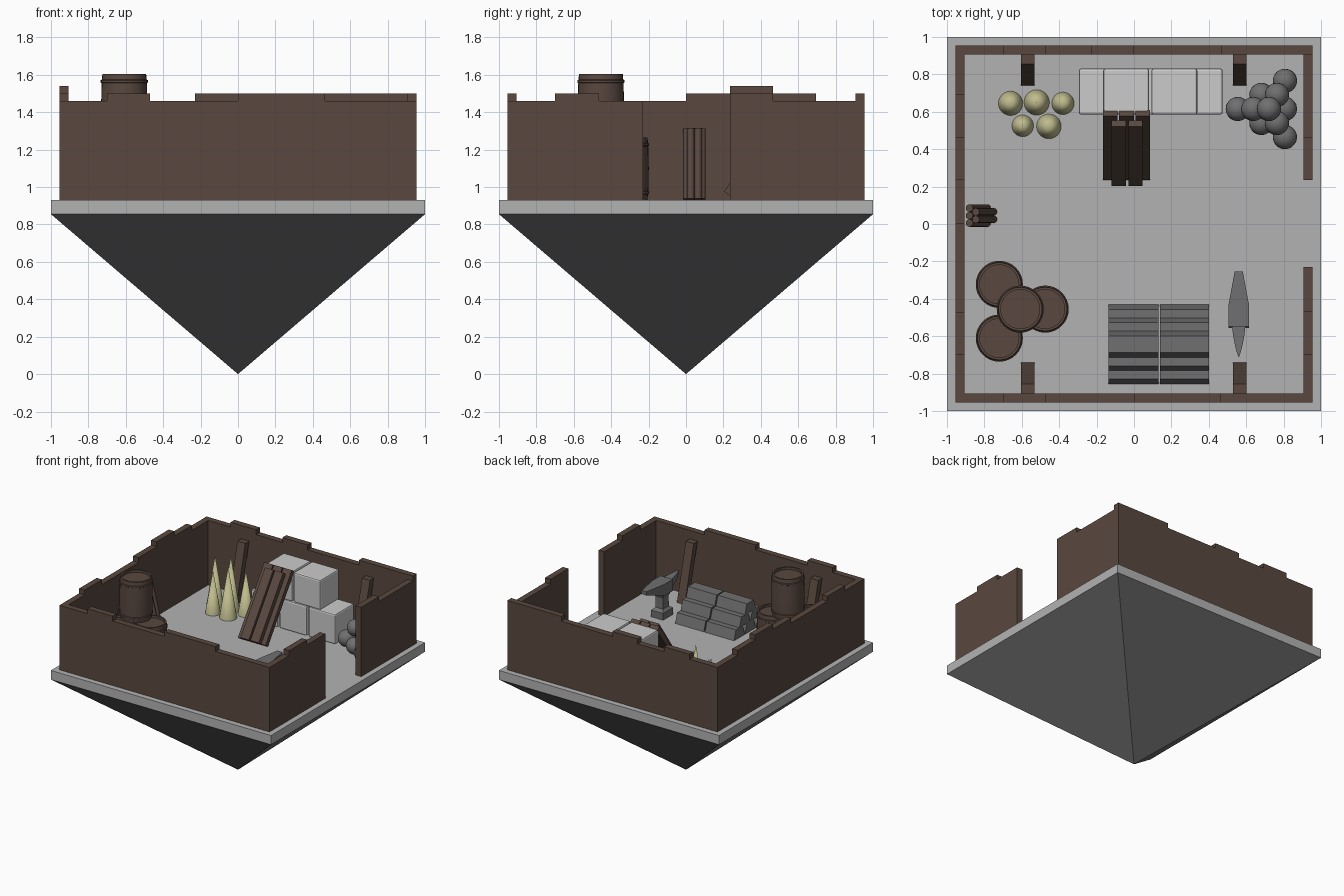
import bpy, bmesh, math
from mathutils import Vector, Matrix

if "Cube" in bpy.data.objects:
    bpy.data.objects.remove(bpy.data.objects["Cube"])

FLOOR = 0.93


def material(name, r, g, b):
    m = bpy.data.materials.new(name)
    m.diffuse_color = (r, g, b, 1)
    m.use_nodes = True
    m.node_tree.nodes["Principled BSDF"].inputs["Base Color"].default_value = m.diffuse_color
    return m


WOOD = material("dark_wood", 0.10, 0.065, 0.05)
STONE = material("dark_stone", 0.16, 0.16, 0.16)
SLAB = material("slab_grey", 0.45, 0.45, 0.45)
SPIKE = material("pale_olive", 0.52, 0.50, 0.27)


def finish(name, bm, mat=None, smooth=False, matrix=None):
    if matrix:
        bm.transform(matrix)
    bmesh.ops.recalc_face_normals(bm, faces=bm.faces[:])
    me = bpy.data.meshes.new(name)
    bm.to_mesh(me)
    bm.free()
    ob = bpy.data.objects.new(name, me)
    bpy.context.collection.objects.link(ob)
    if mat:
        me.materials.append(mat)
    if smooth:
        bpy.ops.object.select_all(action='DESELECT')
        ob.select_set(True)
        bpy.context.view_layer.objects.active = ob
        bpy.ops.object.shade_smooth_by_angle(angle=math.radians(35))
    return ob


def box(name, lo, hi, mat=None, bevel=0, matrix=None):
    bm = bmesh.new()
    bmesh.ops.create_cube(bm, size=1)
    lo, hi = Vector(lo), Vector(hi)
    bm.transform(Matrix.Translation((lo + hi) / 2) @ Matrix.Diagonal((*(hi - lo), 1)))
    if bevel:
        bmesh.ops.bevel(bm, geom=bm.edges[:], offset=bevel, segments=2, affect='EDGES', profile=0.5)
    return finish(name, bm, mat, matrix=matrix)


def loft(name, rings, mat=None, smooth=False):
    """Skin a series of equal-length rings and cap both ends."""
    bm = bmesh.new()
    loops = [[bm.verts.new(p) for p in ring] for ring in rings]
    n = len(rings[0])
    for a, b in zip(loops, loops[1:]):
        for i in range(n):
            bm.faces.new((a[i], a[(i + 1) % n], b[(i + 1) % n], b[i]))
    bm.faces.new(loops[0])
    bm.faces.new(loops[-1])
    return finish(name, bm, mat, smooth)


def rod(name, a, b, r1, r2, segs, mat, smooth=True):
    a, b = Vector(a), Vector(b)
    bm = bmesh.new()
    bmesh.ops.create_cone(bm, cap_ends=True, segments=segs, radius1=r1, radius2=r2, depth=(b - a).length)
    rot = (b - a).to_track_quat('Z', 'Y').to_matrix().to_4x4()
    return finish(name, bm, mat, smooth, Matrix.Translation((a + b) / 2) @ rot)


# Floating base: slab over an inverted pyramid
box("floor_slab", (-1, -1, 0.855), (1, 1, FLOOR), SLAB)
bm = bmesh.new()
top = [bm.verts.new((x, y, 0.855)) for x, y in ((-1, -1), (1, -1), (1, 1), (-1, 1))]
tip = bm.verts.new((0, 0, 0))
for i in range(4):
    bm.faces.new((top[i], top[(i + 1) % 4], tip))
bm.faces.new(top)
finish("base_pyramid", bm, STONE)


# Stockade walls with stepped tops; steps = (start, end, height)
def wall(name, along, side, steps):
    outline = [(steps[0][0], FLOOR)]
    for a, b, h in steps:
        outline += [(a, h), (b, h)]
    outline.append((steps[-1][1], FLOOR))
    rings = []
    for d in (0.905, 0.955):
        d *= side
        rings.append([(u, d, z) if along == 'x' else (d, u, z) for u, z in outline])
    loft(name, rings, WOOD)


L, M, H, E, I = 1.46, 1.50, 1.54, 0.955, 0.905
wall("front_wall", 'x', -1, [(-E, -.7, L), (-.7, -.47, M), (-.47, 0, L), (0, .465, M), (.465, E, L)])
wall("back_wall", 'x', 1, [(-E, -.7, L), (-.7, -.47, M), (-.47, -.23, L), (-.23, 0, M), (0, .465, L), (.465, E, M)])
wall("left_wall", 'y', -1, [(-I, -.7, L), (-.7, -.47, M), (-.47, 0, L), (0, .235, M),
                            (.235, .465, H), (.465, .695, M), (.695, I, L)])
wall("right_wall_front", 'y', 1, [(-I, -.7, L), (-.7, -.465, M), (-.465, -.23, L)])
wall("right_wall_back", 'y', 1, [(.235, .465, M), (.465, I, L)])

# Leaning wall braces
for x in (-0.568, 0.565):
    for s in (-1, 1):
        foot = [(x - .036, .74), (x + .036, .74), (x + .036, .79), (x - .036, .79)]
        rings = [[(px, s * (py + dy), z) for px, py in foot] for z, dy in ((FLOOR, 0), (1.39, .115))]
        loft("wall_brace", rings, WOOD)

# Barrels: three standing, one stacked on top
PROFILE = [(.116, 0), (.120, .03), (.126, .033), (.126, .045), (.122, .048), (.124, .17), (.121, .288),
           (.126, .291), (.126, .303), (.120, .306), (.117, .336), (.104, .336), (.104, .316)]
for x, y, z in ((-.72, -.323, FLOOR), (-.72, -.61, FLOOR), (-.475, -.455, FLOOR), (-.608, -.455, FLOOR + .338)):
    rings = [[(x + r * math.cos(t * math.tau / 32), y + r * math.sin(t * math.tau / 32), z + h)
              for t in range(32)] for r, h in PROFILE]
    loft("barrel", rings, WOOD, True)

# Poles leaning on the left wall
for off, ys in ((0, (.005, .045, .085)), (.034, (.025, .065))):
    for y in ys:
        rod("leaning_pole", (-.785 + off, y, FLOOR + .005), (-.88 + off, y, 1.31), .02, .02, 12, WOOD)

# Stone crates, three below and two above
for row, xs in ((0, (-.295, -.034, .228)), (1, (-.165, .093))):
    for x in xs:
        z = FLOOR + row * .246
        box("crate", (x, .585, z), (x + .246, .831, z + .246), bevel=.012)

# Planks leaning on the crates, in two layers
tilt = Matrix.Translation((0, .268, FLOOR)) @ Matrix.Rotation(math.radians(-35), 4, 'X')
for x in (-.165, -.079, .007):
    box("lower_plank", (x, -.04, 0), (x + .078, 0, .596), WOOD, matrix=tilt)
for x in (-.12, -.03):
    box("upper_plank", (x, -.08, 0), (x + .076, -.04, .555), WOOD, matrix=tilt)

# Spikes
for x, y, r, h in ((-.66, .645, .065, .41), (-.52, .65, .068, .44), (-.38, .645, .06, .36),
                   (-.595, .525, .058, .35), (-.455, .522, .066, .42)):
    rod("spike", (x, y, FLOOR), (x, y, FLOOR + h), r, 0, 24, SPIKE)

# Cannon-shot style pyramid of balls
for layer in range(3):
    for col in range(3 - layer):
        for k in range(3 - layer - col):
            x = .807 - .126 * col - .043 * layer
            y = .615 + .15 * (k - (2 - layer - col) / 2)
            bm = bmesh.new()
            bmesh.ops.create_uvsphere(bm, u_segments=20, v_segments=12, radius=.065)
            finish("stone_ball", bm, STONE, True, Matrix.Translation((x, y, FLOOR + .065 + .108 * layer)))

# Two stacks of trapezoid ingots
for x0, x1 in ((-.135, .13), (.14, .40)):
    for row in range(3):
        for k in range(3 - row):
            y = -.643 + .142 * (k - (2 - row) / 2)
            z = FLOOR + .08 * row
            loft("ingot", [[(x, y - .07, z), (x, y + .07, z), (x, y + .045, z + .08), (x, y - .045, z + .08)]
                           for x in (x0, x1)], STONE)

# Anvil: pedestal, tapered heel and body, pointed horn
AX, AY = .56, -.49
loft("anvil_pedestal", [[(AX + i * w, AY + j * d, FLOOR + z) for i, j in ((-1, -1), (1, -1), (1, 1), (-1, 1))]
                        for w, d, z in ((.055, .065, 0), (.055, .065, .055), (.035, .038, .075),
                                        (.033, .036, .16), (.05, .052, .2))], STONE)


def bar(name, sections):
    """Sections are (y, half width, bottom, top)."""
    loft(name, [[(AX - w, y, FLOOR + b), (AX + w, y, FLOOR + b), (AX + w, y, FLOOR + t), (AX - w, y, FLOOR + t)]
                for y, w, b, t in sections], STONE)


bar("anvil_body", [(-.255, .022, .26, .29), (-.44, .056, .195, .29), (-.548, .056, .195, .29)])
bar("anvil_horn", [(-.548, .036, .2, .28), (-.61, .028, .222, .283), (-.67, .015, .25, .287), (-.71, .002, .284, .29)])
